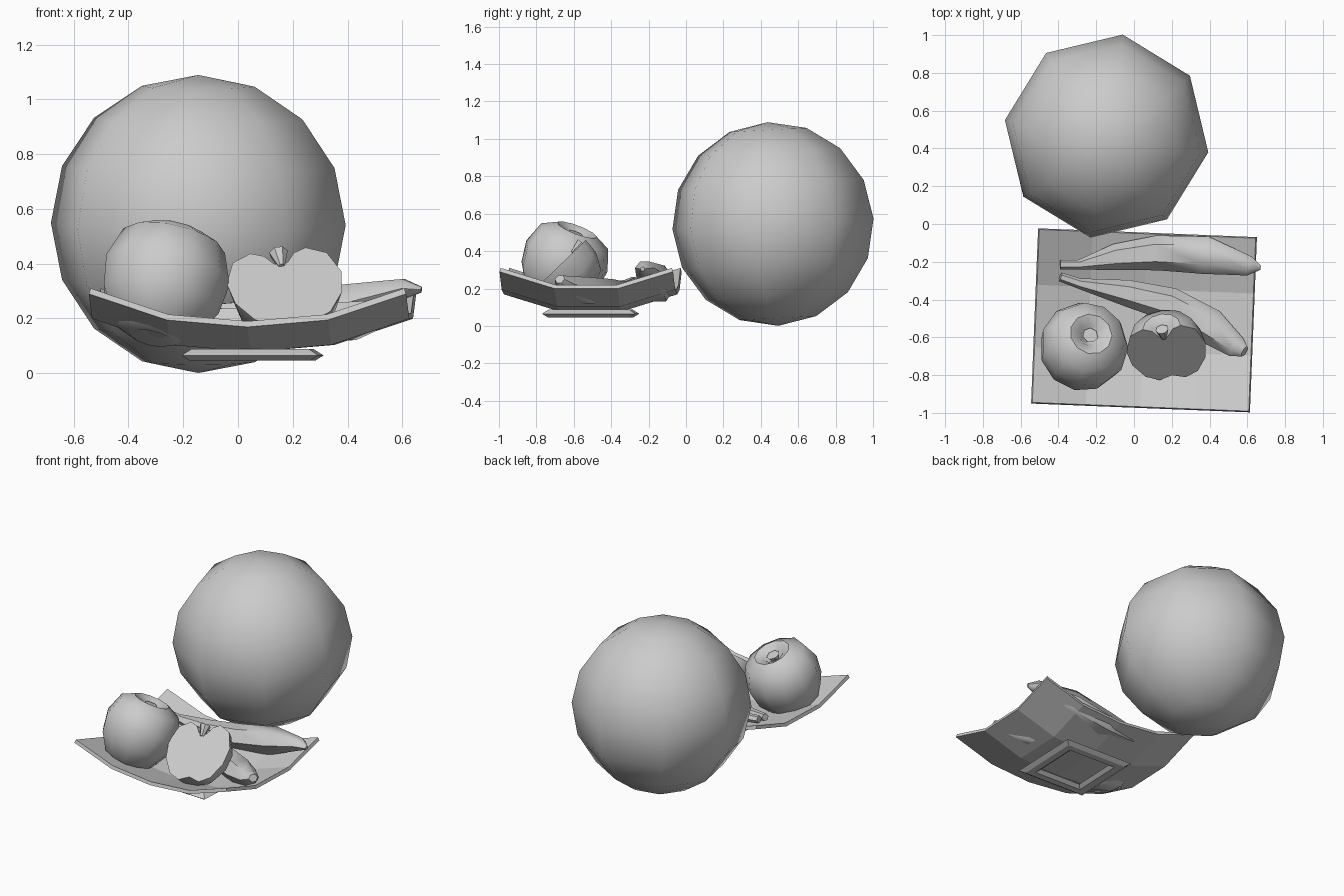
import bpy, bmesh, math
from mathutils import Matrix, Vector

if "Cube" in bpy.data.objects:
    bpy.data.objects.remove(bpy.data.objects["Cube"])

R = math.radians


def finish(name, bm, angle=40):
    bmesh.ops.recalc_face_normals(bm, faces=bm.faces[:])
    me = bpy.data.meshes.new(name)
    bm.to_mesh(me)
    bm.free()
    ob = bpy.data.objects.new(name, me)
    bpy.context.collection.objects.link(ob)
    bpy.ops.object.select_all(action='DESELECT')
    ob.select_set(True)
    bpy.context.view_layer.objects.active = ob
    if angle:
        bpy.ops.object.shade_smooth_by_angle(angle=R(angle))
    return ob


def skin(bm, rings, closed=True):
    """Bridge successive rings of equal length with quads."""
    vs = [[bm.verts.new(p) for p in ring] for ring in rings]
    n = len(vs[0])
    for a, b in zip(vs, vs[1:]):
        for i in range(n if closed else n - 1):
            j = (i + 1) % n
            bm.faces.new((a[i], a[j], b[j], b[i]))
    return vs


# large round melon, 8 by 8 sphere
bm = bmesh.new()
bmesh.ops.create_uvsphere(bm, u_segments=8, v_segments=8, radius=0.545)
bm.transform(Matrix.Translation((-0.145, 0.465, 0.545))
             @ Matrix.Rotation(R(3), 4, 'X') @ Matrix.Rotation(R(-9), 4, 'Z'))
finish("melon", bm, 60)

# curved rectangular dish
dish_frame = Matrix.Translation((0.053, -0.51, 0)) @ Matrix.Rotation(R(-2.3), 4, 'Z')
bm = bmesh.new()
xs = [(-0.573, 0.12), (-0.29, 0.025), (0, 0), (0.29, 0.025), (0.573, 0.12)]
ys = [(-0.458, 0.09), (-0.165, 0), (0.165, 0), (0.458, 0.09)]
skin(bm, [[(x, y, 0.1 + a + b) for x, a in xs] for y, b in ys], False)
bm.transform(dish_frame)
dish = finish("dish", bm, 0)
if dish.data.polygons[0].normal.z < 0:
    dish.data.flip_normals()
m = dish.modifiers.new("thickness", 'SOLIDIFY')
m.thickness = 0.022
m.offset = -1

# rectangular foot ring under the dish
bm = bmesh.new()
section = [(0.25, 0.065), (0.215, 0.088), (0.175, 0.088), (0.15, 0.065), (0.175, 0.046), (0.22, 0.046)]
corners = [(1, 1), (-1, 1), (-1, -1), (1, -1)]
rings = [[(sx * r, sy * r, z) for r, z in section] for sx, sy in corners]
skin(bm, rings + rings[:1])
bmesh.ops.remove_doubles(bm, verts=bm.verts[:], dist=1e-5)
bm.transform(dish_frame)
finish("foot_ring", bm, 10)

# apples: one whole, one halved
PROFILE = [(0, 0.5), (0.13, 0.58), (0.26, 0.78), (0.48, 0.88), (0.82, 0.70), (1, 0.2),
           (0.93, -0.3), (0.66, -0.75), (0.33, -0.92), (0, -0.8)]


def apple(name, frame, size, segs, half=False):
    bm = bmesh.new()
    sweep = math.pi if half else 2 * math.pi
    cols = []
    for i in range(segs + 1):
        a = sweep * i / segs
        cols.append([(r * size * math.cos(a), r * size * math.sin(a), z * size) for r, z in PROFILE])
    skin(bm, cols, False)
    bmesh.ops.remove_doubles(bm, verts=bm.verts[:], dist=1e-4)
    if half:
        rim = [e for e in bm.edges if e.is_boundary]
        face = bmesh.ops.contextual_create(bm, geom=rim)["faces"]
        bmesh.ops.triangulate(bm, faces=face)
    bm.transform(frame)
    finish(name, bm, 50)
    # stem
    bm = bmesh.new()
    bmesh.ops.create_cone(bm, cap_ends=True, segments=7, radius1=0.012,
                          radius2=0.042 if not half else 0.035, depth=0.07)
    bm.transform(frame @ Matrix.Translation((0, 0, 0.65 * size)))
    finish(name + "_stem", bm)


lean = Matrix.Rotation(R(-21), 4, 'X') @ Matrix.Rotation(R(12), 4, 'Y')
apple("apple", Matrix.Translation((-0.27, -0.655, 0.325)) @ lean, 0.235, 11)
lean = Matrix.Rotation(R(-46), 4, 'X') @ Matrix.Rotation(R(-9), 4, 'Y')
apple("half_apple", Matrix.Translation((0.175, -0.68, 0.32)) @ lean, 0.212, 6, True)


# bananas: tapered tubes, each station is x, y, z, half width, half height
def banana(name, stations, sides=6):
    bm = bmesh.new()
    pts = [Vector(s[:3]) for s in stations]
    rings = []
    for i, (*_, w, h) in enumerate(stations):
        t = (pts[min(i + 1, len(pts) - 1)] - pts[max(i - 1, 0)]).normalized()
        side = Vector((0, 0, 1)).cross(t).normalized()
        up = t.cross(side)
        rings.append([pts[i] + side * w * math.cos(k * 2 * math.pi / sides)
                      + up * h * math.sin(k * 2 * math.pi / sides) for k in range(sides)])
    vs = skin(bm, rings)
    bm.faces.new(vs[0])
    bm.faces.new(vs[-1])
    finish(name, bm, 55)


banana("back_banana", [
    (-0.39, -0.215, 0.25, 0.025, 0.025), (-0.29, -0.215, 0.24, 0.026, 0.028),
    (-0.10, -0.175, 0.20, 0.07, 0.06), (0.12, -0.153, 0.20, 0.092, 0.08),
    (0.38, -0.165, 0.25, 0.1, 0.085), (0.61, -0.222, 0.31, 0.052, 0.04),
    (0.67, -0.232, 0.305, 0.012, 0.012)])
banana("front_banana", [
    (-0.39, -0.28, 0.24, 0.024, 0.024), (-0.29, -0.315, 0.22, 0.028, 0.03),
    (-0.04, -0.365, 0.18, 0.07, 0.065), (0.19, -0.425, 0.18, 0.09, 0.08),
    (0.40, -0.54, 0.19, 0.095, 0.08), (0.54, -0.65, 0.225, 0.06, 0.05),
    (0.585, -0.675, 0.25, 0.03, 0.025)])
